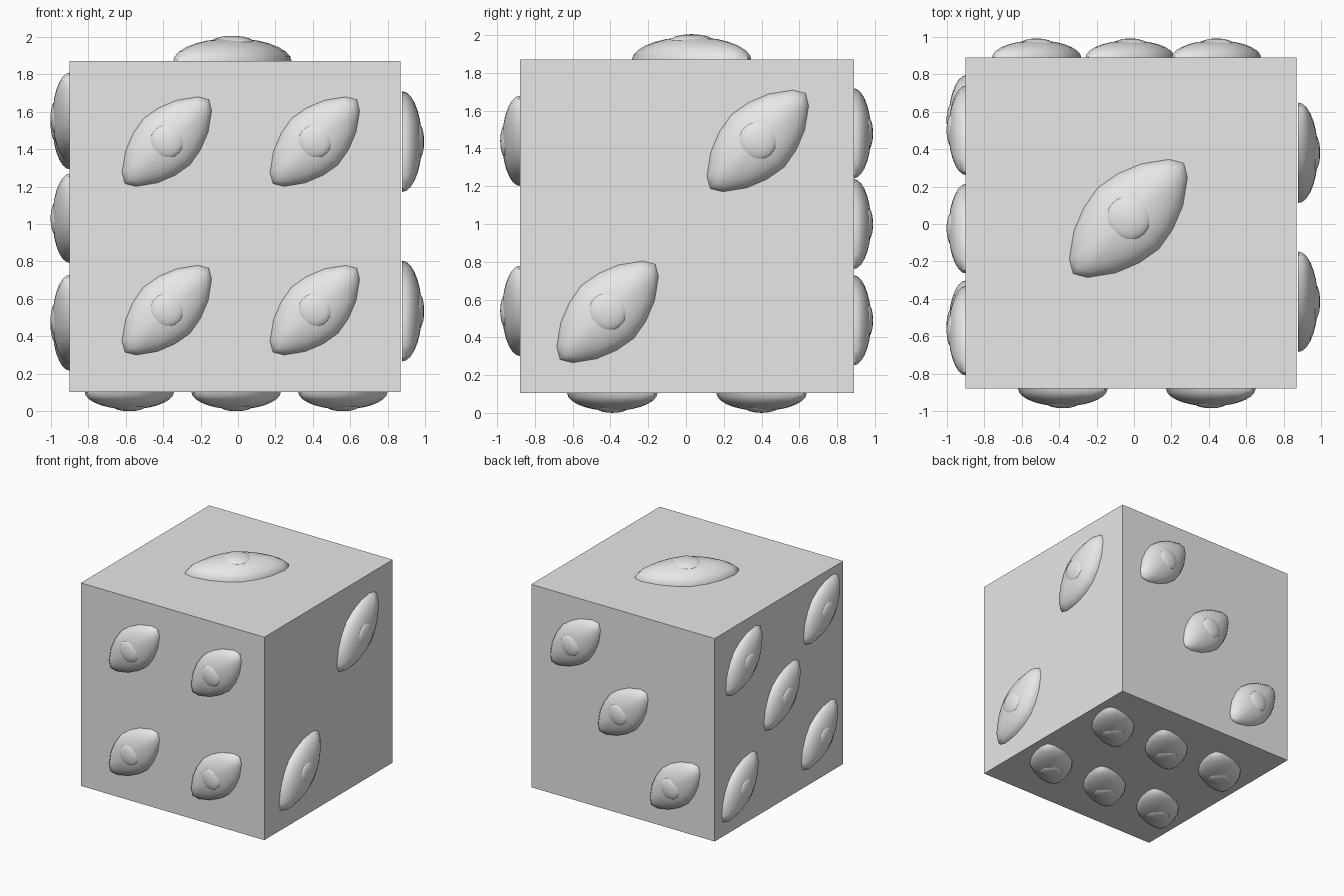
import bpy, bmesh, math
from mathutils import Matrix, Vector

old = bpy.data.objects.get("Cube")
if old:
    bpy.data.objects.remove(old, do_unlink=True)

grey = bpy.data.materials.new("light grey")
grey.use_nodes = True
colour = (0.8, 0.8, 0.8, 1)
grey.diffuse_color = colour
grey.node_tree.nodes["Principled BSDF"].inputs["Base Color"].default_value = colour


def finish(bm, name, smooth):
    mesh = bpy.data.meshes.new(name)
    bm.to_mesh(mesh)
    bm.free()
    mesh.materials.append(grey)
    obj = bpy.data.objects.new(name, mesh)
    bpy.context.collection.objects.link(obj)
    if smooth:
        bpy.ops.object.select_all(action='DESELECT')
        obj.select_set(True)
        bpy.context.view_layer.objects.active = obj
        bpy.ops.object.shade_smooth_by_angle(angle=math.radians(50))
    return obj


# Sharp-edged die body
body = bmesh.new()
bmesh.ops.create_cube(body, size=1.767,
                      matrix=Matrix.Translation((-0.015, 0.005, 0.9875)))
finish(body, "die_body", False)

# Seed outline: one quarter, mirrored into a closed loop
quarter = [(1.32, 0), (1.19, 0.22), (0.8, 0.5), (0.4, 0.66), (0, 0.73)]
half = quarter + [(-x, y) for x, y in quarter[-2::-1]]
outline = half + [(x, -y) for x, y in half[-2:0:-1]]
HEIGHT = 0.44


def add_pip(name, centre, right, up, size):
    """Domed seed with a small round bump, lying along the face diagonal."""
    bm = bmesh.new()
    rings = []
    steps = 7
    for i in range(steps):
        a = math.pi / 2 * i / steps
        s, h = math.cos(a), 0.9 * HEIGHT * math.sin(a)
        rings.append([bm.verts.new((x * s, y * s, h)) for x, y in outline])
    n = len(outline)
    for low, high in zip(rings, rings[1:]):
        for j in range(n):
            k = (j + 1) % n
            bm.faces.new((low[j], low[k], high[k], high[j]))
    tip = bm.verts.new((0, 0, 0.9 * HEIGHT))
    for j in range(n):
        bm.faces.new((rings[-1][j], rings[-1][(j + 1) % n], tip))
    bm.faces.new(rings[0][::-1])
    # Round bump
    bmesh.ops.create_uvsphere(
        bm, u_segments=24, v_segments=12, radius=1,
        matrix=Matrix.Translation((0, 0, 0.7 * HEIGHT))
        @ Matrix.Diagonal((0.38, 0.38, 0.3 * HEIGHT, 1)))
    # Stand the pip on its face
    right, up = Vector(right), Vector(up)
    normal = right.cross(up)
    axes = Matrix(((right + up).normalized(), (up - right).normalized(), normal))
    place = Matrix.Translation(centre) @ axes.transposed().to_4x4()
    bm.transform(place @ Matrix.Scale(size, 4))
    finish(bm, name, True)


X, Y, Z = (1, 0, 0), (0, 1, 0), (0, 0, 1)
NX, NY = (-1, 0, 0), (0, -1, 0)
SMALL = 0.24

faces = {
    "top": (X, Y, 0.318, [(-0.03, 0.03, 1.865)]),
    "left": (Y, Z, 0.27, [(0.875, 0.38, 1.44), (0.875, -0.415, 0.535)]),
    "back": (NX, Z, SMALL, [(0.44, 0.885, 1.48), (-0.02, 0.885, 1.0),
                            (-0.52, 0.885, 0.49)]),
    "front": (X, Z, SMALL, [(x, -0.878, z) for x in (-0.38, 0.41)
                            for z in (0.54, 1.44)]),
    "right": (NY, Z, SMALL, [(-0.895, y, z) for y, z in (
        (0.5, 1.53), (-0.57, 1.57), (-0.025, 1.03),
        (0.555, 0.455), (-0.54, 0.49))]),
    "bottom": (Y, X, SMALL, [(x, y, 0.106) for x in (-0.58, -0.01, 0.56)
                             for y in (-0.39, 0.4)]),
}
for side, (right, up, size, spots) in faces.items():
    for i, spot in enumerate(spots, 1):
        add_pip(f"{side}_pip_{i}", spot, right, up, size)
